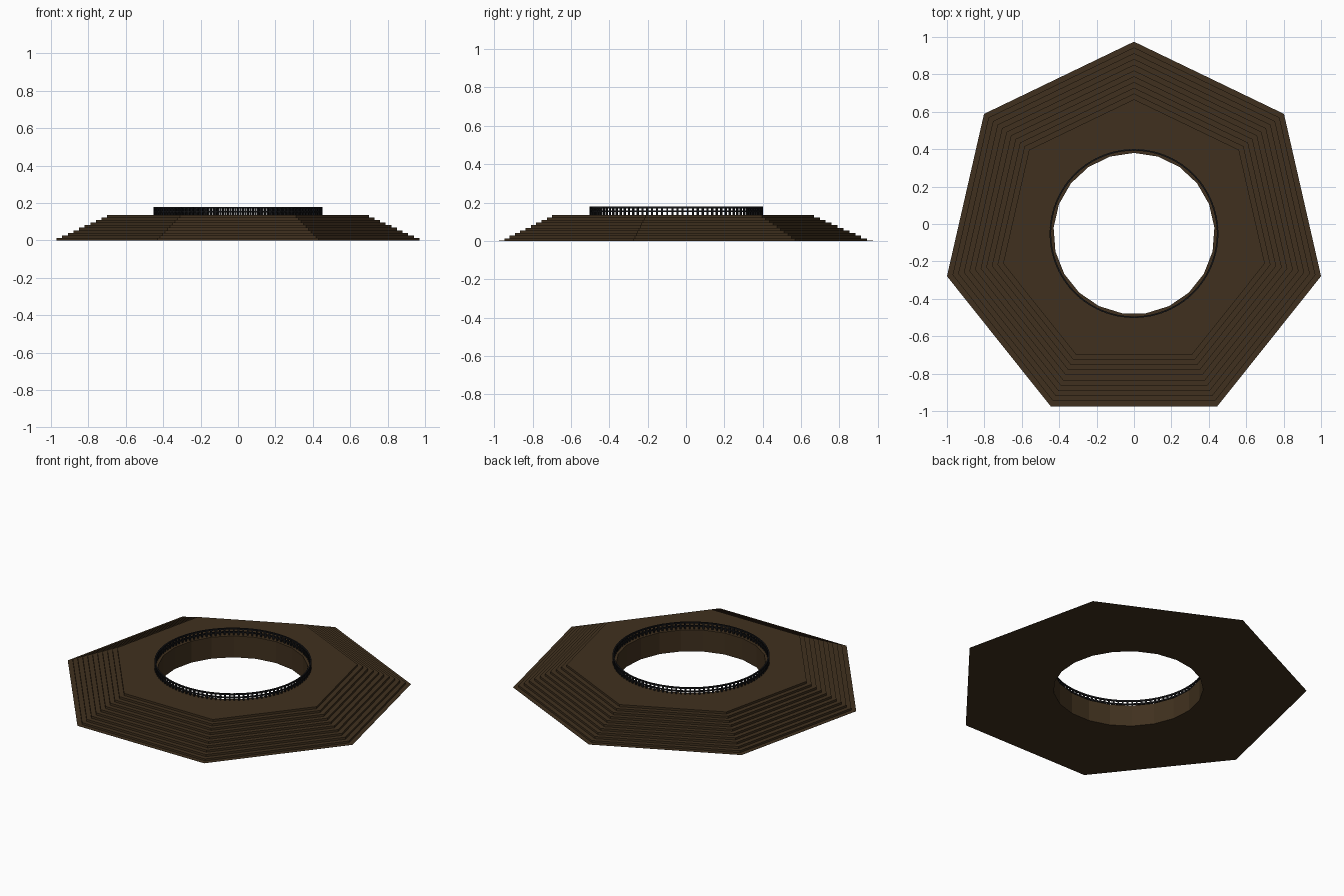
import bpy, bmesh
from math import sin, cos, pi

if "Cube" in bpy.data.objects:
    bpy.data.objects.remove(bpy.data.objects["Cube"])

CY = -0.051            # centre of the heptagon once its bounds are centred on y = 0
R0, STEP, LAYERS, TOP = 1.0257, 0.0308, 10, 0.136
HOLE = 0.431
SIDES = 21             # three segments per heptagon side


def material(name, rgb):
    m = bpy.data.materials.new(name)
    m.diffuse_color = (*rgb, 1)
    m.use_nodes = True
    m.node_tree.nodes["Principled BSDF"].inputs["Base Color"].default_value = m.diffuse_color
    return m


def finish(name, bm, mat):
    bmesh.ops.recalc_face_normals(bm, faces=bm.faces)
    me = bpy.data.meshes.new(name)
    bm.to_mesh(me)
    bm.free()
    me.materials.append(mat)
    ob = bpy.data.objects.new(name, me)
    ob.location.y = CY
    bpy.context.collection.objects.link(ob)
    return ob


def circle(r, n):
    return [(r * cos(pi / 2 + 2 * pi * i / n), r * sin(pi / 2 + 2 * pi * i / n))
            for i in range(n)]


def heptagon(r):
    c, pts = circle(r, 7), []
    for i in range(7):
        a, b = c[i], c[(i + 1) % 7]
        pts += [(a[0] + (b[0] - a[0]) * t / 3, a[1] + (b[1] - a[1]) * t / 3)
                for t in range(3)]
    return pts


def loft_closed(bm, rings):
    """Join rings of (outline, z) in order, and the last back to the first."""
    vs = [[bm.verts.new((x, y, z)) for x, y in pts] for pts, z in rings]
    n = len(vs[0])
    for a, b in zip(vs, vs[1:] + vs[:1]):
        for i in range(n):
            j = (i + 1) % n
            bm.faces.new((a[i], a[j], b[j], b[i]))


brown = material("dark_brown", (0.051, 0.030, 0.013))
black = material("rail_black", (0.008, 0.008, 0.009))

# Stepped heptagonal platform with a round hole
rings = [(circle(HOLE, SIDES), 0), (heptagon(R0), 0)]
r, z = R0, 0.001
rings.append((heptagon(r), z))
for k in range(1, LAYERS + 1):
    r = R0 - STEP * k
    rings.append((heptagon(r), z))
    z = TOP * k / LAYERS
    rings.append((heptagon(r), z))
rings.append((circle(HOLE, SIDES), TOP))
bm = bmesh.new()
loft_closed(bm, rings)
finish("stepped_platform", bm, brown)

# Railing around the hole: two rails and many thin posts
POSTS, RI, RO = 105, 0.443, 0.451
for name, z0, z1 in (("middle_rail", 0.150, 0.158), ("top_rail", 0.170, 0.179)):
    bm = bmesh.new()
    loft_closed(bm, [(circle(RI, POSTS), z0), (circle(RO, POSTS), z0),
                     (circle(RO, POSTS), z1), (circle(RI, POSTS), z1)])
    finish(name, bm, black)

bm = bmesh.new()
for i in range(POSTS):
    a = pi / 2 + 2 * pi * i / POSTS
    cube = bmesh.ops.create_cube(bm, size=1)["verts"]
    for v in cube:
        u, w = (RI + RO) / 2 + v.co.x * 0.009, v.co.y * 0.009
        v.co = (u * cos(a) - w * sin(a), u * sin(a) + w * cos(a),
                TOP + (v.co.z + 0.5) * (0.179 - TOP))
finish("railing_posts", bm, black)
